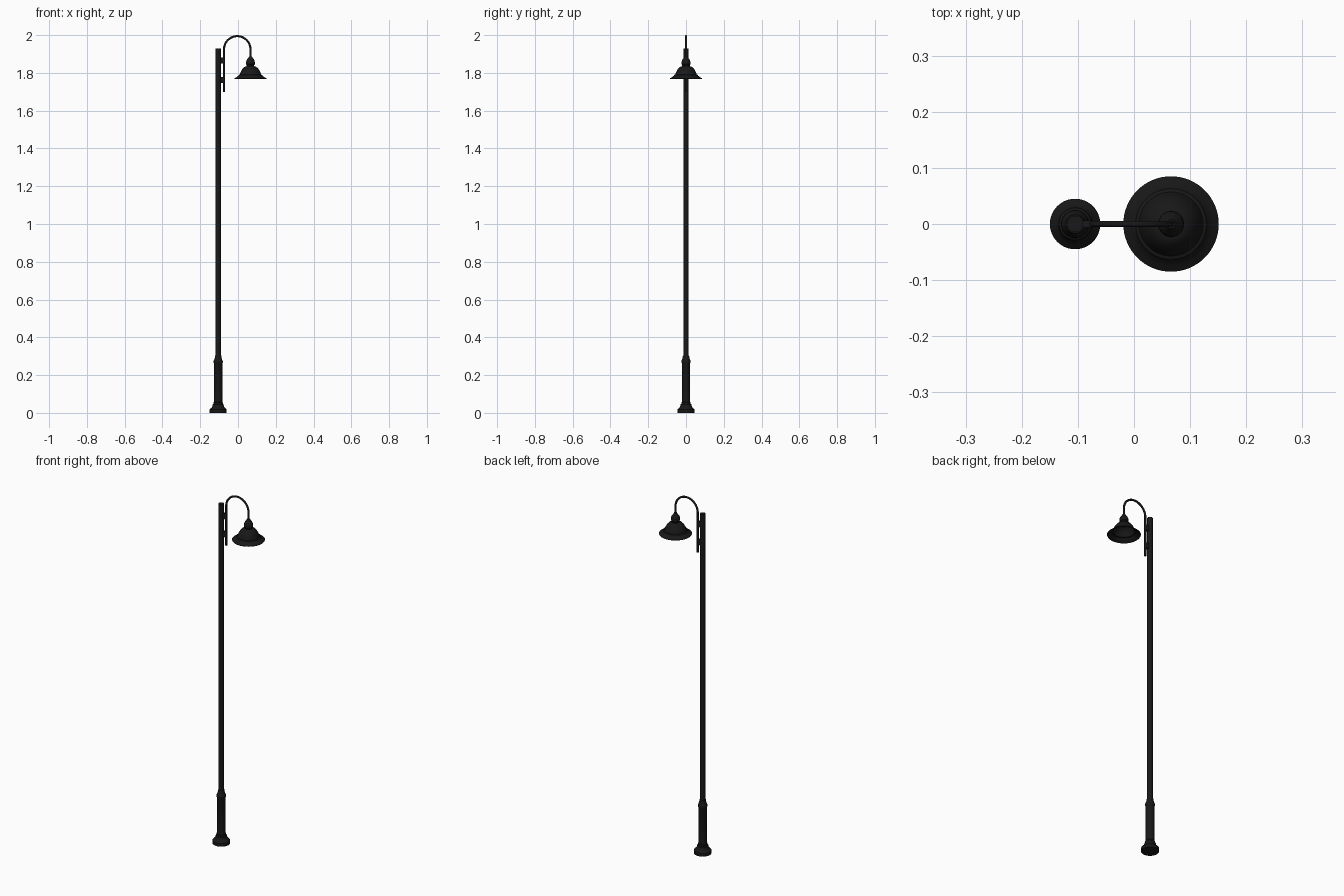
import bpy, bmesh, math
from mathutils import Vector

if "Cube" in bpy.data.objects:
    bpy.data.objects.remove(bpy.data.objects["Cube"])

POLE_X, LAMP_X = -0.105, 0.066
ARM_X, ARM_R = -0.074, 0.07
black = bpy.data.materials.new("black_paint")
black.diffuse_color = (0.009, 0.009, 0.009, 1)
black.use_nodes = True
black.node_tree.nodes["Principled BSDF"].inputs["Base Color"].default_value = black.diffuse_color


def finish(name, bm, angle=35):
    bmesh.ops.recalc_face_normals(bm, faces=bm.faces[:])
    me = bpy.data.meshes.new(name)
    bm.to_mesh(me)
    bm.free()
    ob = bpy.data.objects.new(name, me)
    bpy.context.collection.objects.link(ob)
    me.materials.append(black)
    bpy.ops.object.select_all(action='DESELECT')
    ob.select_set(True)
    bpy.context.view_layer.objects.active = ob
    bpy.ops.object.shade_smooth_by_angle(angle=math.radians(angle))
    return ob


def lathe(name, x, profile, n=48):
    # profile of (radius, z), spun about a vertical axis at x
    bm = bmesh.new()
    vs = [bm.verts.new((x + r, 0, z)) for r, z in profile]
    es = [bm.edges.new(p) for p in zip(vs, vs[1:])]
    bmesh.ops.spin(bm, geom=vs + es, cent=(x, 0, 0), axis=(0, 0, 1),
                   angle=math.tau, steps=n, use_duplicate=False)
    bmesh.ops.remove_doubles(bm, verts=bm.verts[:], dist=1e-5)
    return finish(name, bm)


# stepped foot and thicker lower sleeve
lathe("base", POLE_X, [
    (0, 0), (0.045, 0), (0.045, 0.018), (0.042, 0.022), (0.036, 0.026),
    (0.031, 0.034), (0.029, 0.040), (0.029, 0.045), (0.025, 0.048),
    (0.025, 0.055), (0.022, 0.059), (0.022, 0.262), (0.0245, 0.266),
    (0.0245, 0.275), (0.022, 0.280), (0.018, 0.292), (0.0165, 0.303),
    (0, 0.303)])

# long pole
lathe("pole", POLE_X, [(0, 0.29), (0.0145, 0.29), (0.0145, 1.929), (0, 1.929)])

# gooseneck arm
cz = 1.9945 - ARM_R
path = [Vector((ARM_X, 0, 1.70))]
path += [Vector((ARM_X + ARM_R - ARM_R * math.cos(t), 0, cz + ARM_R * math.sin(t)))
         for t in (math.pi * i / 32 for i in range(33))]
path.append(Vector((LAMP_X, 0, 1.875)))
bm = bmesh.new()
rings = []
for i, p in enumerate(path):
    d = (path[min(i + 1, len(path) - 1)] - path[max(i - 1, 0)]).normalized()
    if i in (0, 1):
        d = Vector((0, 0, 1))
    if i >= len(path) - 2:
        d = Vector((0, 0, -1))
    side, up = Vector((0, 1, 0)), d.cross(Vector((0, 1, 0)))
    rings.append([bm.verts.new(p + 0.0055 * (side * math.cos(a) + up * math.sin(a)))
                  for a in (math.tau * k / 16 for k in range(16))])
for a, b in zip(rings, rings[1:]):
    for k in range(16):
        j = (k + 1) % 16
        bm.faces.new((a[k], a[j], b[j], b[k]))
bm.faces.new(rings[0])
bm.faces.new(rings[-1])
finish("gooseneck_arm", bm)

# two brackets tying the arm to the pole
for name, z in (("upper_bracket", 1.865), ("lower_bracket", 1.762)):
    bm = bmesh.new()
    bmesh.ops.create_cube(bm, size=1)
    for v in bm.verts:
        v.co = Vector((-0.0855 + v.co.x * 0.024, v.co.y * 0.012, z + v.co.z * 0.032))
    finish(name, bm)

# lamp holder cap
lathe("lamp_cap", LAMP_X, [
    (0, 1.888), (0.008, 1.888), (0.011, 1.880), (0.018, 1.872), (0.022, 1.864),
    (0.023, 1.856), (0.023, 1.846), (0.020, 1.842), (0.020, 1.836),
    (0.027, 1.833), (0.027, 1.828), (0, 1.828)])

# hollow bell shade with flared brim
outer = [(0.027, 1.834), (0.036, 1.828), (0.044, 1.819), (0.050, 1.809),
         (0.054, 1.799), (0.057, 1.791), (0.063, 1.789), (0.065, 1.784),
         (0.075, 1.777), (0.085, 1.771)]
inner = [(r - 0.002, z - 0.003) for r, z in reversed(outer)]
lathe("shade", LAMP_X, [(0, 1.834)] + outer + inner + [(0, 1.831)], 64)
